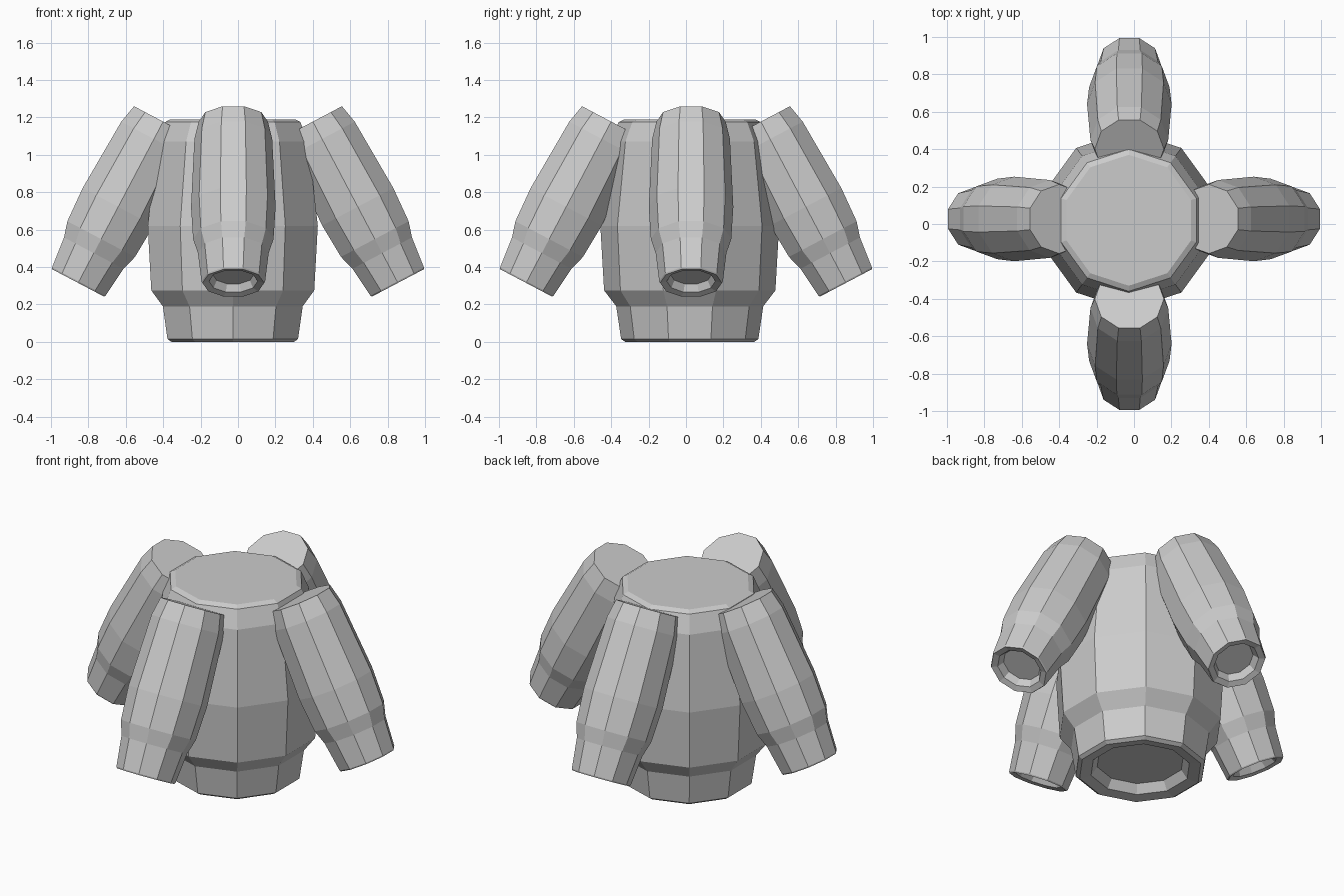
import bpy, bmesh, math
from mathutils import Matrix, Vector

if "Cube" in bpy.data.objects:
    bpy.data.objects.remove(bpy.data.objects["Cube"])

SIDES = 10


def lathe(name, profile, phase, matrix):
    """Closed faceted solid from (radius, height) rings, capped at both ends."""
    bm = bmesh.new()
    rings = []
    for r, h in profile:
        ring = []
        for i in range(SIDES):
            a = phase + 2 * math.pi * i / SIDES
            ring.append(bm.verts.new((r * math.cos(a), r * math.sin(a), h)))
        rings.append(ring)
    for lo, hi in zip(rings, rings[1:]):
        for i in range(SIDES):
            j = (i + 1) % SIDES
            bm.faces.new((lo[i], lo[j], hi[j], hi[i]))
    bm.faces.new(rings[0][::-1])
    bm.faces.new(rings[-1])
    bmesh.ops.recalc_face_normals(bm, faces=bm.faces)
    bm.transform(matrix)
    mesh = bpy.data.meshes.new(name)
    bm.to_mesh(mesh)
    bm.free()
    obj = bpy.data.objects.new(name, mesh)
    bpy.context.collection.objects.link(obj)
    return obj


# Torso: recessed hem opening, waistband, bulging body, flat top
torso = [(0.245, 0.06), (0.28, 0.01), (0.345, 0.0), (0.367, 0.015),
         (0.393, 0.19), (0.458, 0.275), (0.478, 0.62), (0.425, 1.07),
         (0.38, 1.175), (0.35, 1.19)]
lathe("torso", torso, math.pi / 2, Matrix.Translation((-0.028, 0.02, 0)))

# Sleeves: recessed cuff opening, cuff, puffed arm, flat shoulder
sleeve = [(0.11, 0.05), (0.13, 0.01), (0.165, 0.0), (0.17, 0.008),
          (0.189, 0.18), (0.215, 0.265), (0.226, 0.46), (0.208, 0.87),
          (0.185, 0.975)]
TILT = math.radians(27.8)
for name, out in (("front_sleeve", (0, -1, 0)), ("right_sleeve", (1, 0, 0)),
                  ("back_sleeve", (0, 1, 0)), ("left_sleeve", (-1, 0, 0))):
    out = Vector(out)
    axis = Vector((0, 0, math.cos(TILT))) - out * math.sin(TILT)
    side = Vector((0, 0, 1)).cross(out)
    normal = axis.cross(side)
    base = out * 0.855 + Vector((0, 0, 0.315))
    base += Vector((-0.025 * abs(out.y), 0.027 * abs(out.x), 0))
    m = Matrix((side, normal, axis)).transposed().to_4x4()
    lathe(name, sleeve, 0, Matrix.Translation(base) @ m)
